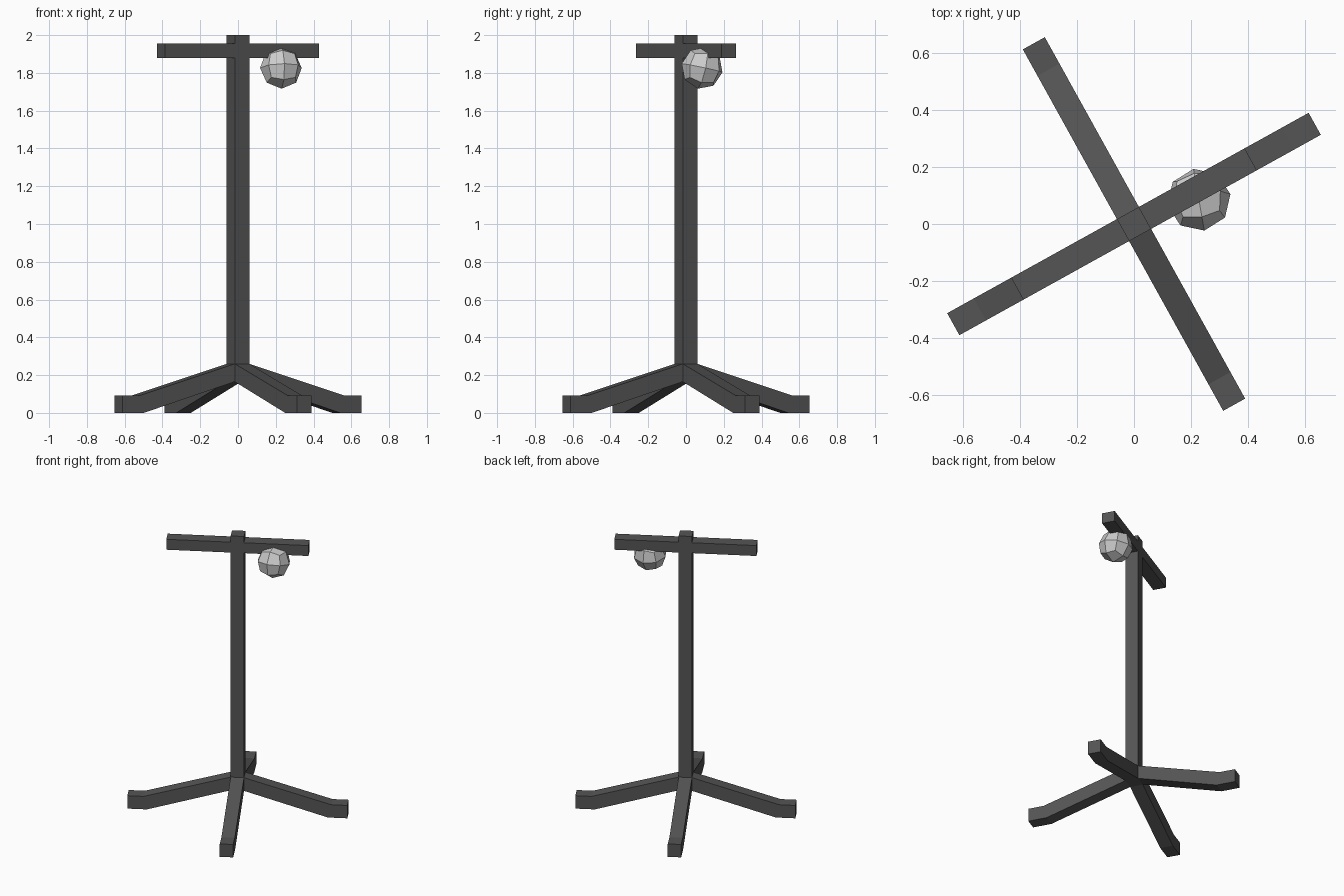
import bpy, bmesh, math
from mathutils import Matrix, Vector

if "Cube" in bpy.data.objects:
    bpy.data.objects.remove(bpy.data.objects["Cube"])

ANGLE = math.radians(29)   # whole stand is turned about z
W = 0.044                  # half width of every beam

dark = bpy.data.materials.new("dark_grey")
dark.diffuse_color = (0.09, 0.09, 0.09, 1)
dark.use_nodes = True
dark.node_tree.nodes["Principled BSDF"].inputs["Base Color"].default_value = dark.diffuse_color


def add_object(name, bm, matrix, mat=None):
    bmesh.ops.recalc_face_normals(bm, faces=bm.faces)
    me = bpy.data.meshes.new(name)
    bm.to_mesh(me)
    bm.free()
    ob = bpy.data.objects.new(name, me)
    ob.matrix_world = matrix
    bpy.context.collection.objects.link(ob)
    if mat:
        me.materials.append(mat)
    return ob


def box(name, half_x, half_y, z0, z1):
    bm = bmesh.new()
    bmesh.ops.create_cube(bm, size=2)
    bmesh.ops.scale(bm, vec=(half_x, half_y, (z1 - z0) / 2), verts=bm.verts)
    bmesh.ops.translate(bm, vec=(0, 0, (z0 + z1) / 2), verts=bm.verts)
    return add_object(name, bm, Matrix.Rotation(ANGLE, 4, 'Z'), dark)


def leg(name, turn):
    # side profile (radius, height) swept across the beam width
    profile = [(W, 0.165), (0.595, 0), (0.723, 0), (0.723, 0.093),
               (0.617, 0.093), (W, 0.26)]
    bm = bmesh.new()
    sides = [[bm.verts.new((r, y, z)) for r, z in profile] for y in (-W, W)]
    n = len(profile)
    # each side is split at the knee so that the faces stay convex
    for s in sides:
        bm.faces.new([s[0], s[1], s[4], s[5]])
        bm.faces.new([s[1], s[2], s[3], s[4]])
    for i in range(n):
        j = (i + 1) % n
        bm.faces.new([sides[0][i], sides[0][j], sides[1][j], sides[1][i]])
    add_object(name, bm, Matrix.Rotation(ANGLE + turn, 4, 'Z'), dark)


# upright post and crossbar
box("post", W, W, 0.165, 2.0)
box("crossbar", 0.467, W, 1.88, 1.955)

# four splayed legs with flat feet
for k in range(4):
    leg(f"leg_{k + 1}", k * math.pi / 2)

# faceted ball hanging under one arm: a cube split in 2 x 2 and rounded
bm = bmesh.new()
bmesh.ops.create_cube(bm, size=2)
bmesh.ops.subdivide_edges(bm, edges=bm.edges[:], cuts=1, use_grid_fill=True)
for v in bm.verts:
    v.co = v.co.normalized() * 0.112
tilt = Matrix.Rotation(math.radians(10), 4, 'Z') @ Matrix.Rotation(math.radians(-12), 4, 'X')
add_object("ball", bm, Matrix.Translation(Vector((0.227, 0.085, 1.826))) @ tilt)
